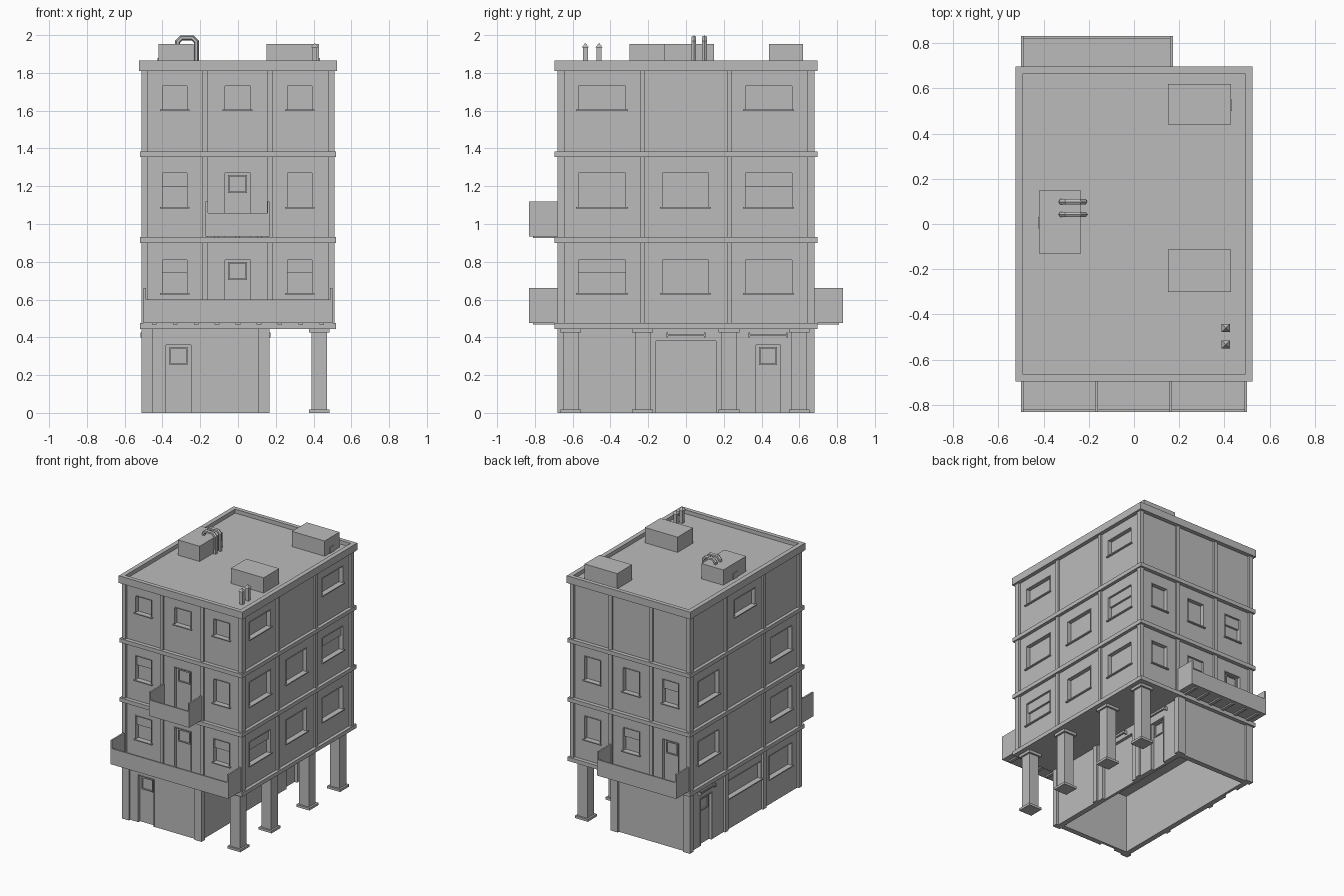
import bpy, bmesh, math
from mathutils import Matrix

cube = bpy.data.objects.get("Cube")
if cube:
    bpy.data.objects.remove(cube, do_unlink=True)

concrete = bpy.data.materials.new("concrete_grey")
concrete.use_nodes = True
GREY = (0.5, 0.5, 0.5, 1)
concrete.diffuse_color = GREY
concrete.node_tree.nodes["Principled BSDF"].inputs["Base Color"].default_value = GREY

# Each facade: axis along its width, outward sign, distance of its wall plane
FRONT, BACK = ("x", -1, 0.665), ("x", 1, 0.665)
RIGHT, LEFT = ("y", 1, 0.495), ("y", -1, 0.495)
INNER = ("y", 1, 0.15)
parts = {}


def box(name, x0, x1, y0, y1, z0, z1):
    """Add a box to the part called name."""
    bm = parts.setdefault(name, bmesh.new())
    m = Matrix.Translation(((x0 + x1) / 2, (y0 + y1) / 2, (z0 + z1) / 2))
    m = m @ Matrix.Diagonal((abs(x1 - x0), abs(y1 - y0), abs(z1 - z0), 1))
    bmesh.ops.create_cube(bm, size=1, matrix=m)


def fbox(name, face, u0, u1, d0, d1, z0, z1):
    """Box in facade space: u along the wall, d outward from its plane."""
    axis, sign, dist = face
    a, b = sign * (dist + d0), sign * (dist + d1)
    if axis == "x":
        box(name, u0, u1, a, b, z0, z1)
    else:
        box(name, a, b, u0, u1, z0, z1)


def ring(name, face, u0, u1, z0, z1, w, d0, d1, bottom=True):
    """Frame of width w around a rectangle."""
    fbox(name, face, u0 - w, u0, d0, d1, z0, z1 + w)
    fbox(name, face, u1, u1 + w, d0, d1, z0, z1 + w)
    fbox(name, face, u0, u1, d0, d1, z1, z1 + w)
    if bottom:
        fbox(name, face, u0 - w, u1 + w, d0, d1, z0 - w, z0)


T, DEEP = 0.04, 0.028      # wall thickness and recess depth


def panel(face, u0, u1, z0, z1, hole=None, kind="window", blind=0):
    """One wall bay, with an optional recessed window or door."""
    if not hole:
        fbox("walls", face, u0, u1, -T, 0, z0, z1)
        return
    a, b, c, d = hole
    fbox("walls", face, u0, a, -T, 0, z0, z1)
    fbox("walls", face, b, u1, -T, 0, z0, z1)
    fbox("walls", face, a, b, -T, 0, d, z1)
    if c > z0:
        fbox("walls", face, a, b, -T, 0, z0, c)
    if kind == "window":
        fbox("window_panes", face, a, b, -T, -DEEP, c, d)
        ring("window_frames", face, a, b, c, d, 0.005, -0.01, 0.004)
        fbox("window_sills", face, a - 0.012, b + 0.012, -0.01, 0.014, c - 0.008, c)
        if blind:
            fbox("window_blinds", face, a, b, -DEEP, -0.012, d - blind * (d - c), d)
    else:
        fbox("doors", face, a, b, -T, -0.02, c, d)
        ring("door_frames", face, a, b, c, d, 0.005, -0.01, 0.004, False)
        if kind == "door":
            h = d - 0.018
            ring("door_lights", face, a + 0.025, b - 0.025, h - 0.08, h, 0.008, -0.02, -0.012)


# Upper floors: bay edges, opening edges and contents per floor
FLOORS = [(0.475, 0.9), (0.93, 1.355), (1.385, 1.81)]
LIGHTS = [(0.635, 0.81), (1.09, 1.27), (1.605, 1.73)]
END_BAYS = [-0.495, -0.175, 0.168, 0.495]
SIDE_BAYS = [-0.66, -0.23, 0.23, 0.66]
END_HOLES = [(-0.4, -0.27), (-0.07, 0.065), (0.262, 0.393)]
SIDE_HOLES = [(-0.57, -0.32), (-0.125, 0.12), (0.315, 0.56)]
# w window, b window with blind, d door, - blank
LAYOUT = [
    (FRONT, END_BAYS, END_HOLES, ["bdb", "bdw", "www"]),
    (BACK, END_BAYS, END_HOLES, ["dbw", "bww", "---"]),
    (RIGHT, SIDE_BAYS, SIDE_HOLES, ["bww", "wwb", "w-w"]),
    (LEFT, SIDE_BAYS, SIDE_HOLES, ["w-w", "w-w", "-w-"]),
]
for face, bays, holes, rows in LAYOUT:
    for (z0, z1), (c, d), row in zip(FLOORS, LIGHTS, rows):
        for i, code in enumerate(row):
            a, b = holes[i]
            hole = None if code == "-" else (a, b, z0 if code == "d" else c, d)
            panel(face, bays[i], bays[i + 1], z0, z1, hole,
                  "door" if code == "d" else "window", 0.4 if code == "b" else 0)
    # Pilasters between the bays
    for u in bays[1:3]:
        for z0, z1 in FLOORS:
            fbox("pilasters", face, u - 0.014, u + 0.014, -0.01, 0.014, z0, z1)

# Corner pilasters
for sx in (-1, 1):
    for sy in (-1, 1):
        box("corner_pilasters", sx * 0.478, sx * 0.51, sy * 0.64, sy * 0.68, 0.475, 1.81)

# Floor slabs projecting as bands, then the roof with its parapet
for z in (0.445, 0.9, 1.355):
    box("floor_bands", -0.52, 0.52, -0.695, 0.695, z, z + 0.03)
box("roof", -0.5, 0.5, -0.67, 0.67, 1.81, 1.835)
for s in (-1, 1):
    box("parapet", -0.525, 0.525, s * 0.665, s * 0.697, 1.81, 1.865)
    box("parapet", s * 0.49, s * 0.525, -0.665, 0.665, 1.81, 1.865)

# Ground floor: hollow room set to one side, open below
G = 0.445
panel(FRONT, -0.495, 0.15, 0, G, (-0.38, -0.25, 0, 0.36), "door")
panel(BACK, -0.495, 0.15, 0, G)
panel(INNER, -0.66, -0.23, 0, G)
panel(INNER, -0.23, 0.23, 0, G, (-0.16, 0.16, 0, 0.38), "garage")
panel(INNER, 0.23, 0.66, 0, G, (0.37, 0.5, 0, 0.36), "door")
panel(LEFT, -0.66, -0.23, 0, G, (-0.57, -0.3, 0.2, 0.37))
panel(LEFT, -0.23, 0.23, 0, G, (-0.2, 0.2, 0.24, 0.37))
panel(LEFT, 0.23, 0.66, 0, G, (0.4, 0.53, 0, 0.36), "door")
for s in (-1, 1):
    box("ground_pilasters", -0.51, -0.45, s * 0.64, s * 0.68, 0, G)
    box("ground_pilasters", 0.105, 0.167, s * 0.64, s * 0.68, 0, G)
    fbox("ground_pilasters", LEFT, s * 0.23 - 0.02, s * 0.23 + 0.02, -0.01, 0.014, 0, G)
    fbox("ground_pilasters", INNER, s * 0.23 - 0.02, s * 0.23 + 0.02, -0.01, 0.014, 0, G)

# Rail fixtures over the side doors
for face, u, w in ((INNER, 0, 0.1), (INNER, 0.435, 0.1), (LEFT, 0.465, 0.09)):
    fbox("door_rails", face, u - w, u + w, 0.012, 0.02, 0.408, 0.416)
    for s in (-1, 1):
        fbox("door_rails", face, u + s * w - 0.004, u + s * w + 0.004, 0, 0.022, 0.398, 0.425)

# Free-standing columns with base and capital
for y in (-0.61, -0.23, 0.228, 0.6):
    for half, z0, z1 in ((0.055, 0, 0.018), (0.041, 0.018, 0.425), (0.055, 0.425, G)):
        box("columns", 0.43 - half, 0.43 + half, y - half, y + half, z0, z1)


def balcony(name, face, u0, u1, z, ticks):
    """Open-topped balcony with raised ends and joists beneath."""
    fbox(name, face, u0, u1, 0, 0.167, z, z + 0.014)
    fbox(name, face, u0, u1, 0.155, 0.167, z, z + 0.122)
    for u in (u0, u1 - 0.012):
        fbox(name, face, u, u + 0.012, 0.0, 0.167, z, z + 0.185)
    for i in range(ticks):
        u = u0 + (i + 0.5) * (u1 - u0) / ticks
        fbox(name, face, u - 0.012, u + 0.012, 0.02, 0.145, z - 0.01, z)


balcony("front_balcony", FRONT, -0.5, 0.5, 0.477, 9)
balcony("upper_balcony", FRONT, -0.172, 0.168, 0.935, 3)
balcony("back_balcony", BACK, -0.5, 0.172, 0.477, 6)

# Roof housings with small hatches
for x0, x1, y0, y1 in ((-0.42, -0.235, -0.13, 0.148), (0.15, 0.428, 0.44, 0.62),
                       (0.15, 0.428, -0.3, -0.112)):
    box("roof_housings", x0, x1, y0, y1, 1.83, 1.952)
box("roof_hatches", 0.428, 0.433, 0.5, 0.55, 1.835, 1.88)
box("roof_hatches", -0.425, -0.42, -0.02, 0.03, 1.835, 1.88)

# Roof vents with pointed caps
for y in (-0.46, -0.533):
    box("roof_vents", 0.393, 0.419, y - 0.013, y + 0.013, 1.83, 1.935)
    bmesh.ops.create_cone(parts["roof_vents"], cap_ends=True, segments=4, radius1=0.026,
                          radius2=0, depth=0.024, matrix=Matrix.Translation((0.406, y, 1.947))
                          @ Matrix.Rotation(math.pi / 4, 4, "Z"))

# Turn every part into an object
for name, bm in parts.items():
    mesh = bpy.data.meshes.new(name)
    bm.normal_update()
    bmesh.ops.recalc_face_normals(bm, faces=bm.faces)
    bm.to_mesh(mesh)
    bm.free()
    mesh.materials.append(concrete)
    bpy.context.collection.objects.link(bpy.data.objects.new(name, mesh))

# Bent pipes rising from a housing and dropping to the roof
for i, y in enumerate((0.042, 0.098)):
    curve = bpy.data.curves.new("roof_pipe", "CURVE")
    curve.dimensions = "3D"
    curve.bevel_depth, curve.bevel_resolution = 0.014, 1
    curve.use_fill_caps = True
    path = [(-0.32, 1.94), (-0.32, 1.965), (-0.3, 1.985), (-0.24, 1.985), (-0.22, 1.965), (-0.22, 1.83)]
    spline = curve.splines.new("POLY")
    spline.points.add(len(path) - 1)
    for p, (x, z) in zip(spline.points, path):
        p.co = (x, y, z, 1)
    curve.materials.append(concrete)
    pipe = bpy.data.objects.new(f"roof_pipe_{i + 1}", curve)
    bpy.context.collection.objects.link(pipe)
    bpy.ops.object.select_all(action="DESELECT")
    pipe.select_set(True)
    bpy.context.view_layer.objects.active = pipe
    bpy.ops.object.convert(target="MESH")
    bpy.ops.object.shade_smooth_by_angle()
